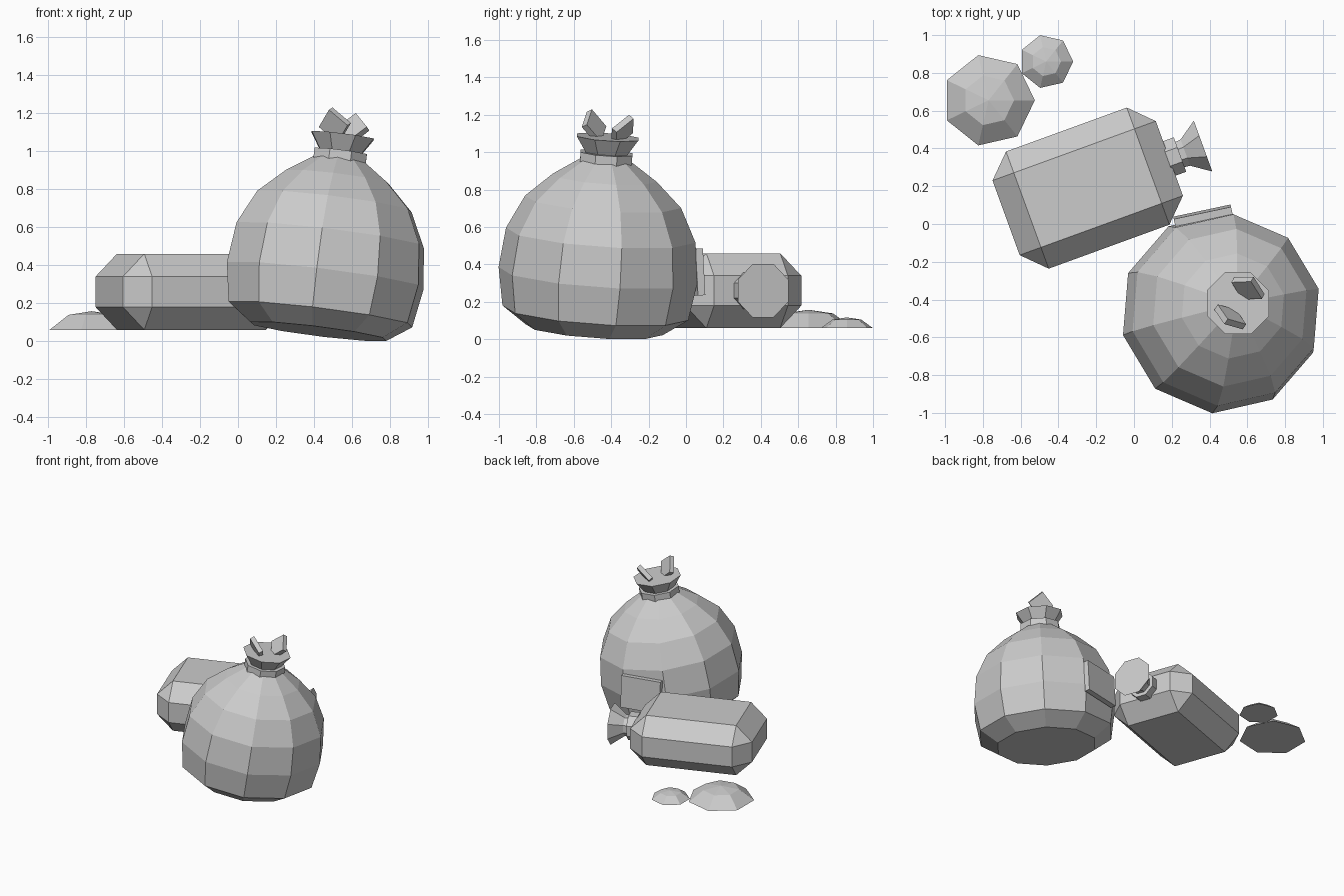
import bpy, bmesh
from math import radians, cos, sin, pi
from mathutils import Vector, Matrix

if "Cube" in bpy.data.objects:
    bpy.data.objects.remove(bpy.data.objects["Cube"])

UP = Vector((0, 0, 1))


def finish(bm, name, matrix):
    bmesh.ops.recalc_face_normals(bm, faces=bm.faces)
    bm.transform(matrix)
    me = bpy.data.meshes.new(name)
    bm.to_mesh(me)
    bm.free()
    ob = bpy.data.objects.new(name, me)
    bpy.context.collection.objects.link(ob)
    return ob


def lathe(name, profile, sides, phase, matrix):
    """Revolve (radius, height) pairs; both ends are closed, radius 0 is a point."""
    bm = bmesh.new()
    rings = []
    for r, h in profile:
        if r == 0:
            rings.append([bm.verts.new((0, 0, h))] * sides)
        else:
            rings.append([bm.verts.new((r * cos(radians(phase) + 2 * pi * i / sides),
                                        r * sin(radians(phase) + 2 * pi * i / sides), h))
                          for i in range(sides)])
    for a, b in zip(rings, rings[1:]):
        for i in range(sides):
            j = (i + 1) % sides
            bm.faces.new(list(dict.fromkeys((a[i], a[j], b[j], b[i]))))
    for ring, (r, h) in ((rings[0], profile[0]), (rings[-1], profile[-1])):
        if r:
            bm.faces.new(ring)
    return finish(bm, name, matrix)


def box(name, size, matrix, bevel=0):
    bm = bmesh.new()
    bmesh.ops.create_cube(bm, size=1)
    bmesh.ops.scale(bm, vec=size, verts=bm.verts)
    if bevel:
        bmesh.ops.bevel(bm, geom=bm.edges[:], offset=bevel, segments=1, affect='EDGES')
    return finish(bm, name, matrix)


def along(origin, axis):
    return Matrix.Translation(origin) @ UP.rotation_difference(Vector(axis)).to_matrix().to_4x4()


# Standing sack, leaning slightly
sack = along((0.422, -0.491, 0.052), (0.125, 0.07, 1))
lathe("standing_sack", [(.37, 0), (.50, .09), (.535, .295), (.51, .51), (.42, .69),
                        (.28, .82), (.13, .92)], 10, 13, sack)
lathe("sack_tie", [(.15, .885), (.15, .955)], 8, 22.5, sack)
lathe("sack_collar", [(.12, .93), (.12, .955), (.178, 1.04)], 8, 22.5, sack)

# Crumpled flaps spreading from the collar
for side, name in ((1, "back_flap"), (-1, "front_flap")):
    m = (sack @ Matrix.Translation((0, 0, 1.085)) @ Matrix.Rotation(radians(58), 4, 'Z')
         @ Matrix.Translation((side * .09, 0, 0)) @ Matrix.Rotation(radians(side * 28), 4, 'Y')
         @ Matrix.Rotation(radians(38), 4, 'X'))
    box(name, (.035, .13, .13), m)

# Patch on the back of the sack
box("patch", (.04, .31, .25), Matrix.Translation((.365, .045, .36))
    @ Matrix.Rotation(radians(102), 4, 'Z') @ Matrix.Rotation(radians(-3), 4, 'Y'))

# Lying sack: chamfered block with a tied neck
lying = Matrix.Translation((-.245, .19, .26)) @ Matrix.Rotation(radians(20), 4, 'Z')
box("lying_sack", (.92, .66, .40), lying, bevel=.12)
neck = lying @ along((0, 0, 0), (1, 0, 0))
lathe("lying_sack_tie", [(.105, .45), (.105, .52)], 8, 22.5, neck)
lathe("lying_sack_collar", [(.075, .50), (.08, .55), (.155, .65)], 8, 22.5, neck)

# Small spilled mounds
for name, x, y, r, h in (("large_mound", -.77, .655, .245, .098),
                         ("small_mound", -.465, .86, .143, .057)):
    lathe(name, [(r, 0), (r * .55, h * .8), (0, h)], 7, 0, Matrix.Translation((x, y, .06)))
